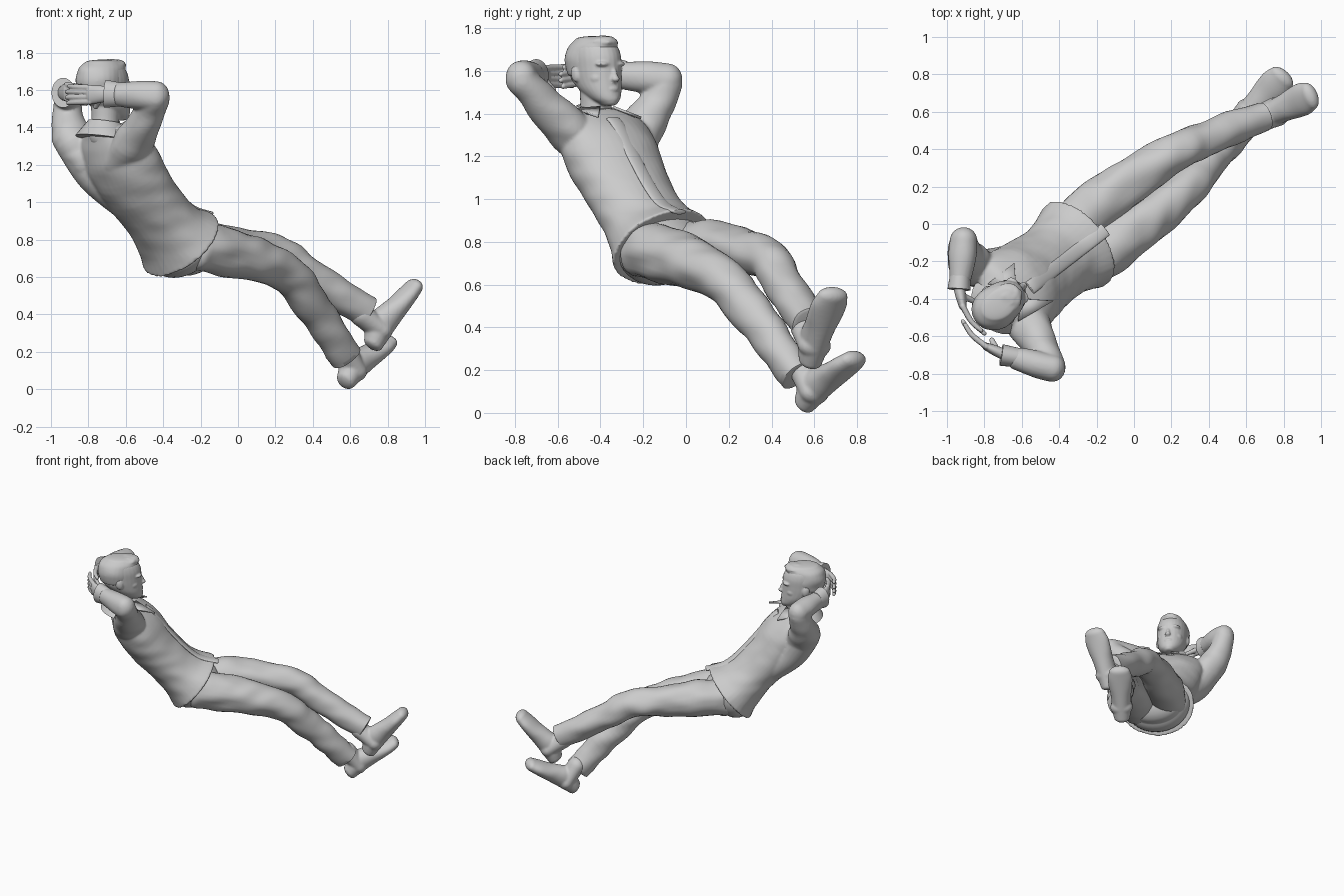
import bpy, bmesh, math
from mathutils import Vector as V, noise

if "Cube" in bpy.data.objects:
    bpy.data.objects.remove(bpy.data.objects["Cube"])

# Body frame: F = facing direction, L = the figure's left
F, L, U = V((.79, .61, 0)).normalized(), V((-.61, .79, 0)).normalized(), V((0, 0, 1))
YAW = math.atan2(F.y, F.x)


def B(f, l, z):
    """Body coordinates (forward, left of midline, height) to world."""
    return F * f + L * (l + .10) + U * z


def finish(name, bm):
    bmesh.ops.recalc_face_normals(bm, faces=bm.faces)
    me = bpy.data.meshes.new(name)
    bm.to_mesh(me)
    bm.free()
    ob = bpy.data.objects.new(name, me)
    bpy.context.collection.objects.link(ob)
    bpy.context.view_layer.objects.active = ob
    ob.select_set(True)
    bpy.ops.object.shade_smooth_by_angle(angle=math.radians(50))
    ob.select_set(False)
    return ob


def fuse(name, obs, voxel, smooth):
    """Join overlapping parts into one blended skin."""
    for o in obs:
        o.select_set(True)
    bpy.context.view_layer.objects.active = obs[0]
    bpy.ops.object.join()
    ob = obs[0]
    ob.name = name
    ob.select_set(False)
    m = ob.modifiers.new("blend", 'REMESH')
    m.mode, m.voxel_size, m.use_smooth_shade = 'VOXEL', voxel, True
    m = ob.modifiers.new("soften", 'SMOOTH')
    m.factor, m.iterations = .5, smooth
    return ob


def loft(name, stations, side, bulge=(1, 1), axis=None, fold=0, seg=28, sub=6):
    """Smooth skin through elliptical stations (centre, half width, half depth)."""
    S = [list(V(c)) + [w, d] for c, w, d in stations]
    P = [S[0]] + S + [S[-1]]
    rows = []
    for i in range(1, len(P) - 2):
        for k in range(sub):
            t = k / sub
            rows.append([.5 * (2 * b + (c - a) * t + (2*a - 5*b + 4*c - d) * t*t + (3*b - a - 3*c + d) * t**3)
                         for a, b, c, d in zip(P[i-1], P[i], P[i+1], P[i+2])])
    rows.append(S[-1])
    cs = [V(r[:3]) for r in rows]
    rings = []
    for i, r in enumerate(rows):
        t = axis or (cs[min(i+1, len(cs)-1)] - cs[max(i-1, 0)]).normalized()
        rings.append((cs[i], t, r[3], r[4]))

    def cap(ring, sign, amount):
        c, t, w, d = ring
        return [(c + t * sign * amount * min(w, d) * math.sin(a), t, w * math.cos(a), d * math.cos(a))
                for a in (.3, .6, .9, 1.2, 1.45)]
    rings = cap(rings[0], -1, bulge[0])[::-1] + rings + cap(rings[-1], 1, bulge[1])
    bm = bmesh.new()
    loops = []
    for c, t, w, d in rings:
        s = (side - t * side.dot(t)).normalized()
        n = s.cross(t)
        loop = []
        for j in range(seg):
            a = 2 * math.pi * j / seg
            o = s * (w * math.cos(a)) + n * (d * math.sin(a))
            p = c + o
            if fold:
                o *= 1 + fold * noise.noise(V((p.x * 7, p.y * 7, p.z * 13)))
            loop.append(bm.verts.new(c + o))
        loops.append(loop)
    for a, b in zip(loops, loops[1:]):
        for j in range(seg):
            k = (j + 1) % seg
            bm.faces.new((a[j], a[k], b[k], b[j]))
    bm.faces.new(loops[0])
    bm.faces.new(loops[-1])
    return finish(name, bm)


def ball(name, co, radii, pitch=0, rough=0):
    bm = bmesh.new()
    bmesh.ops.create_uvsphere(bm, u_segments=32, v_segments=20, radius=1)
    for v in bm.verts:
        k = 1 + rough * noise.noise(v.co * 4)
        v.co = V(v.co[i] * radii[i] * k for i in range(3))
    ob = finish(name, bm)
    ob.location, ob.rotation_euler = co, (0, pitch, YAW)
    return ob


def flap(name, pts):
    bm = bmesh.new()
    bm.faces.new([bm.verts.new(p) for p in pts])
    m = finish(name, bm).modifiers.new("thickness", 'SOLIDIFY')
    m.thickness, m.offset = .012, 0


# Shirt: body flaring to the hem, upper arms up to the elbows, forearms folded back
torso = [(-.83, 1.42, .08, .07), (-.82, 1.385, .15, .09), (-.785, 1.33, .235, .125), (-.71, 1.22, .25, .17),
         (-.595, 1.065, .23, .17), (-.475, .935, .218, .165), (-.38, .84, .24, .185), (-.305, .775, .272, .23)]
shirt = [
    loft("body", [(B(f, 0, z), w, d) for f, z, w, d in torso], L, (.3, 0), fold=.03, seg=40),
    loft("left_flank", [((-.875, -.23, 1.31), .10, .10), ((-.76, -.23, 1.14), .10, .10), ((-.58, -.18, .98), .09, .09)], F),
    loft("upper_arm_right", [((-.63, -.44, 1.20), .10, .09), ((-.555, -.56, 1.33), .112, .10),
                             ((-.49, -.67, 1.45), .085, .085), ((-.44, -.765, 1.56), .074, .074)], F, fold=.1),
    loft("forearm_right", [((-.435, -.772, 1.568), .077, .076), ((-.53, -.748, 1.573), .077, .074),
                           ((-.65, -.715, 1.577), .062, .056)], U, (.9, .1), fold=.08),
    loft("upper_arm_left", [((-.81, -.25, 1.22), .10, .09), ((-.885, -.20, 1.34), .112, .10),
                            ((-.91, -.135, 1.45), .085, .082), ((-.91, -.09, 1.54), .075, .075)], F, fold=.1),
    loft("forearm_left", [((-.91, -.085, 1.56), .077, .076), ((-.917, -.19, 1.57), .076, .073),
                          ((-.93, -.30, 1.58), .065, .058)], U, (.9, .1), fold=.08)]
fuse("shirt", shirt, .009, 5)
loft("cuff_right", [((-.62, -.715, 1.575), .062, .052), ((-.71, -.70, 1.58), .075, .058)], U, (0, 0))
loft("cuff_left", [((-.93, -.28, 1.58), .065, .055), ((-.935, -.35, 1.585), .08, .062)], U, (0, 0))

# Button strip down the front
strip = [(-.65, 1.375), (-.60, 1.335), (-.48, 1.185), (-.365, 1.055), (-.265, .975), (-.14, .94)]
loft("button_strip", [(B(f, -.03, z), .038, .012) for f, z in strip], L, (.3, .3))

# Collar
loft("collar_band", [(B(-.835, 0, 1.34), .17, .135), (B(-.827, 0, 1.385), .13, .115),
                     (B(-.82, 0, 1.43), .09, .09)], L, (0, 0))
flap("collar_left", [(-.78, -.32, 1.41), (-.64, -.21, 1.38), (-.63, -.34, 1.43)])
flap("collar_right", [(-.62, -.52, 1.42), (-.43, -.41, 1.385), (-.60, -.40, 1.43)])

# Head, neck and face blended together
skull = [(1.447, -.725, .05, .038), (1.47, -.75, .082, .066), (1.51, -.783, .11, .09), (1.56, -.815, .138, .103),
         (1.61, -.825, .145, .108), (1.67, -.832, .147, .11), (1.72, -.838, .127, .097), (1.75, -.84, .08, .062)]
head = [loft("head", [(B(f, 0, z), hw, hf) for z, f, hf, hw in skull], L, (.3, .2), axis=U),
        loft("neck", [(B(-.83, 0, 1.36), .078, .08), (B(-.82, 0, 1.44), .072, .075), (B(-.82, 0, 1.54), .075, .08)], L),
        ball("nose", B(-.685, 0, 1.582), (.022, .016, .042), -.35),
        ball("nose_tip", B(-.67, 0, 1.562), (.02, .02, .015)),
        ball("lips", B(-.685, 0, 1.515), (.018, .03, .015)),
        ball("chin", B(-.695, 0, 1.47), (.028, .034, .025))]
for s in (1, -1):
    head += [ball("brow", B(-.71, s * .042, 1.632), (.03, .04, .014)),
             ball("cheek", B(-.75, s * .052, 1.565), (.045, .038, .035)),
             ball("ear", B(-.84, s * .106, 1.585), (.026, .015, .038), -.2)]
fuse("head", head, .006, 3)
hair = [loft("hair_base", [(B(-.865, 0, 1.58), .103, .11), (B(-.855, 0, 1.65), .115, .135),
                           (B(-.845, 0, 1.71), .106, .14), (B(-.835, 0, 1.747), .078, .108)], L, (.1, .2),
             axis=U, fold=.10),
        ball("hair_quiff", B(-.80, 0, 1.725), (.105, .084, .038), -.12, .15)]
fuse("hair", hair, .008, 4)

# Trousers, left ankle crossed over the right
loft("trouser_seat", [(B(-.37, 0, .83), .205, .16), (B(-.305, 0, .78), .238, .20), (B(-.24, 0, .752), .205, .15)],
     L, (.3, .7), seg=40)
loft("trouser_leg_left", [((-.34, -.025, .775), .13, .125), ((-.21, .09, .775), .135, .13), ((-.05, .21, .76), .125, .117),
                          ((.10, .31, .745), .112, .102), ((.235, .392, .712), .10, .096), ((.36, .445, .62), .096, .092),
                          ((.52, .51, .52), .09, .09), ((.69, .575, .415), .08, .09)], L, (.5, .1), fold=.13)
loft("trouser_leg_right", [((-.225, -.195, .765), .13, .13), ((-.1, -.10, .745), .137, .135), ((.03, -.005, .71), .13, .126),
                           ((.16, .09, .67), .113, .112), ((.27, .185, .615), .102, .103), ((.36, .28, .50), .096, .10),
                           ((.47, .40, .345), .087, .093), ((.575, .52, .175), .08, .09)], L, (.5, .1), fold=.13)


# Shoes
def shoe(name, heel, toe, shin):
    heel, toe, shin = V(heel), V(toe), V(shin)
    ax = toe - heel
    n = ax.normalized()
    up = (shin - n * shin.dot(n)).normalized()
    prof = [(.03, .055, .056), (.14, .07, .066), (.30, .08, .07), (.46, .07, .074),
            (.62, .058, .084), (.78, .05, .088), (.90, .044, .076)]
    a = heel + ax * .22
    fuse(name, [loft("foot", [(heel + ax * t + up * h, w, h) for t, h, w in prof], up.cross(n), (.5, 1), axis=n),
                loft("ankle", [(a + up * .06, .06, .08), (a + up * .13, .06, .075), (a + up * .2, .062, .072)], n)],
         .008, 4)


shoe("shoe_left", (.755, .595, .20), (.995, .71, .555), (-.47, -.20, .30))
shoe("shoe_right", (.59, .57, -.005), (.83, .825, .235), (-.32, -.35, .45))


# Hands with fingers
def hand(tag, wrist, knuckle, mid, tip, thumb):
    wrist, knuckle, mid, tip = map(V, (wrist, knuckle, mid, tip))
    parts = [loft("palm", [(wrist, .038, .03), (wrist.lerp(knuckle, .5), .047, .028), (knuckle, .05, .021)], U),
             loft("thumb", [(wrist.lerp(knuckle, .4), .02, .02), (thumb, .014, .014)], F, seg=12)]
    for i in range(4):
        o = U * (i - 1.5) * .025
        e = mid.lerp(tip, (.85, 1, 1, .75)[i])
        parts.append(loft("finger", [(knuckle + o, .016, .016), (mid + o * 1.1, .015, .015), (e + o * 1.2, .012, .012)],
                          U, seg=12, sub=4))
    fuse("hand_" + tag, parts, .005, 2)


hand("right", (-.69, -.70, 1.58), (-.79, -.655, 1.575), (-.865, -.595, 1.575), (-.915, -.52, 1.575), (-.76, -.62, 1.51))
hand("left", (-.935, -.34, 1.585), (-.915, -.44, 1.59), (-.87, -.52, 1.58), (-.80, -.585, 1.57), (-.84, -.42, 1.53))
